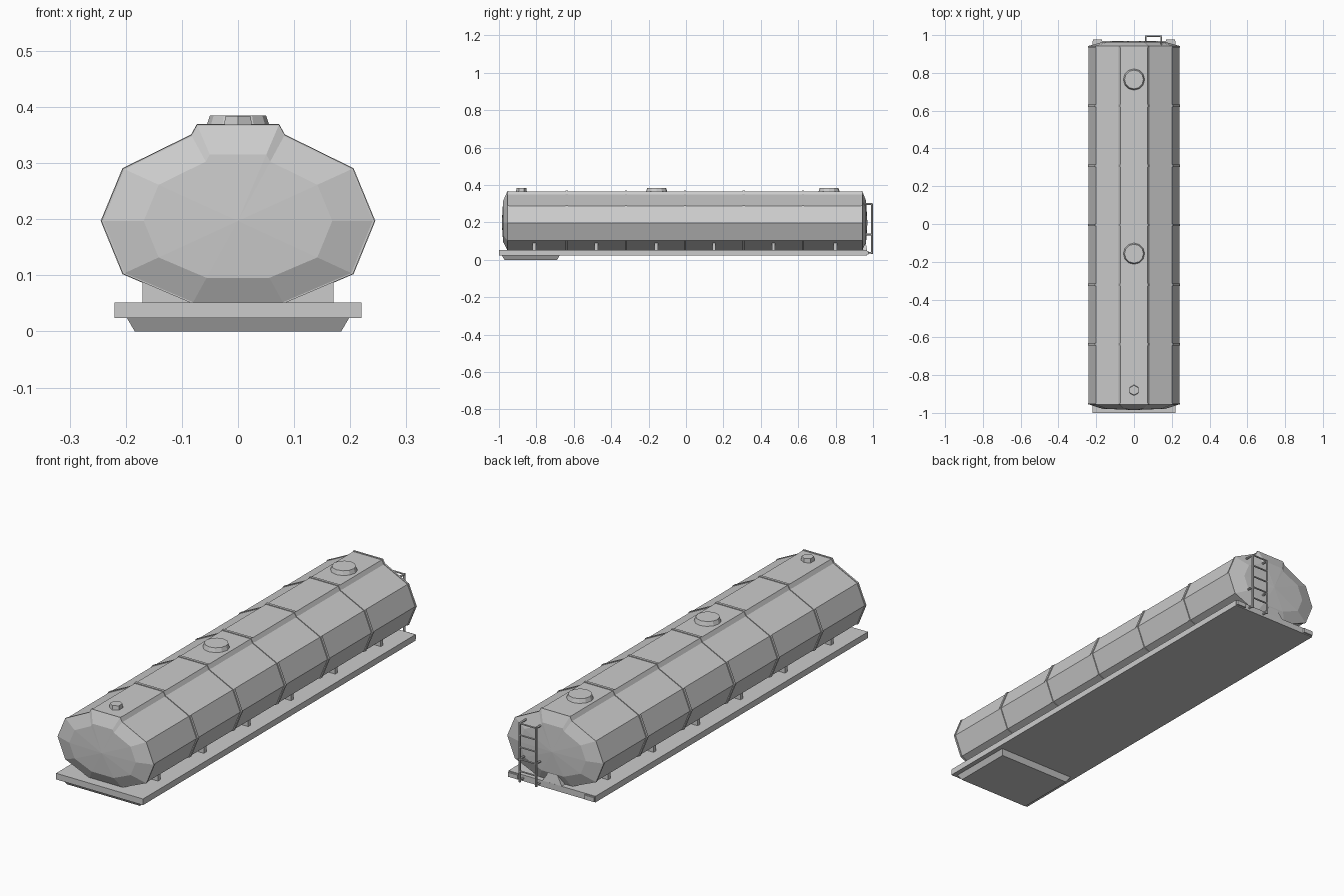
import bpy, bmesh, math
from mathutils import Vector

if "Cube" in bpy.data.objects:
    bpy.data.objects.remove(bpy.data.objects["Cube"])

CZ = 0.197  # height of the tank axis
HALF = [(0.072, 0.366), (0.082, 0.348), (0.202, 0.289), (0.240, 0.197),
        (0.202, 0.104), (0.080, 0.052)]
PROFILE = HALF + [(-x, z) for x, z in reversed(HALF)]


def finish(name, bm):
    bmesh.ops.recalc_face_normals(bm, faces=bm.faces)
    me = bpy.data.meshes.new(name)
    bm.to_mesh(me)
    bm.free()
    ob = bpy.data.objects.new(name, me)
    bpy.context.collection.objects.link(ob)
    return ob


def loft(name, sections, tips=None):
    """Skin the tank profile through (y, scale) sections; tips close both ends."""
    bm = bmesh.new()
    loops = [[bm.verts.new((x * s, y, CZ + (z - CZ) * s)) for x, z in PROFILE]
             for y, s in sections]
    n = len(PROFILE)
    for a, b in zip(loops, loops[1:]):
        for i in range(n):
            j = (i + 1) % n
            bm.faces.new((a[i], a[j], b[j], b[i]))
    if tips:
        for loop, y in ((loops[0], tips[0]), (loops[-1], tips[1])):
            c = bm.verts.new((0, y, CZ))
            for i in range(n):
                bm.faces.new((loop[i], loop[(i + 1) % n], c))
    return finish(name, bm)


def box(name, lo, hi, taper=0.0):
    """Box from corner to corner; taper insets the bottom edge."""
    bm = bmesh.new()
    bmesh.ops.create_cube(bm, size=1)
    for v in bm.verts:
        k = taper if v.co.z < 0 else 0
        for a in range(3):
            side = 1 if v.co[a] > 0 else -1
            v.co[a] = (hi[a] if side > 0 else lo[a]) - (side * k if a < 2 else 0)
    return finish(name, bm)


def frustum(name, loc, r1, r2, h, sides):
    bm = bmesh.new()
    bmesh.ops.create_cone(bm, cap_ends=True, segments=sides, radius1=r1, radius2=r2, depth=h)
    bmesh.ops.translate(bm, verts=bm.verts, vec=(loc[0], loc[1], loc[2] + h / 2))
    return finish(name, bm)


def rod(name, a, b, r=0.005, sides=6):
    a, b = Vector(a), Vector(b)
    bm = bmesh.new()
    bmesh.ops.create_cone(bm, cap_ends=True, segments=sides, radius1=r, radius2=r,
                          depth=(b - a).length)
    ob = finish(name, bm)
    ob.location = (a + b) / 2
    ob.rotation_euler = (b - a).to_track_quat('Z', 'Y').to_euler()
    return ob


# Tank with shallow domed ends
loft("tank_body", [(-0.978, 0.7), (-0.955, 1), (0.943, 1), (0.963, 0.7)], (-0.985, 0.970))

# Raised bands around the tank
for y in (-0.637, -0.321, -0.005, 0.309, 0.626):
    loft("tank_band", [(y - 0.006, 0.99), (y - 0.006, 1.02), (y + 0.006, 1.02), (y + 0.006, 0.99)])
for y, s in ((-0.955, 1), (0.943, -1)):
    loft("end_rim", [(y, 0.99), (y, 1.015), (y + s * 0.008, 1.015), (y + s * 0.008, 0.99)])

# Base deck, front underside block and saddles
box("base_deck", (-0.22, -1.0, 0.024), (0.22, 0.968, 0.052))
box("coupling_plate", (-0.198, -0.985, 0.0), (0.198, -0.675, 0.024), 0.014)
for y in (-0.812, -0.48, -0.16, 0.15, 0.468, 0.797):
    box("saddle", (-0.17, y - 0.009, 0.05), (0.17, y + 0.009, 0.095))

# Hatches and vent on top
for y in (0.765, -0.157):
    frustum("hatch", (0, y, 0.364), 0.057, 0.050, 0.021, 12)
frustum("vent", (0, -0.88, 0.364), 0.029, 0.026, 0.02, 6)

# Rear ladder
LX = (0.062, 0.145)
for x in LX:
    rod("ladder_rail", (x, 0.994, 0.03), (x, 0.994, 0.302))
    rod("ladder_top_brace", (x, 0.994, 0.298), (x, 0.945, 0.298))
    rod("ladder_mid_brace", (x, 0.994, 0.135), (x, 0.95, 0.135))
    rod("ladder_foot", (x, 0.994, 0.038), (x, 0.96, 0.038))
for z in (0.08, 0.135, 0.19, 0.245, 0.298):
    rod("ladder_rung", (LX[0], 0.994, z), (LX[1], 0.994, z), 0.004)

# Rear wedge bracket
bm = bmesh.new()
pts = [(-0.05, 0.968, 0.05), (0.05, 0.968, 0.05), (0.05, 0.93, 0.05), (-0.05, 0.93, 0.05)]
base = [bm.verts.new(p) for p in pts]
tip = bm.verts.new((0, 0.955, 0.13))
bm.faces.new(base)
for i in range(4):
    bm.faces.new((base[i], base[(i + 1) % 4], tip))
finish("rear_bracket", bm)

# Rear lamps
for s in (-1, 1):
    box("rear_lamp", (s * 0.193 - 0.024, 0.96, 0.028), (s * 0.193 + 0.024, 0.976, 0.048))
